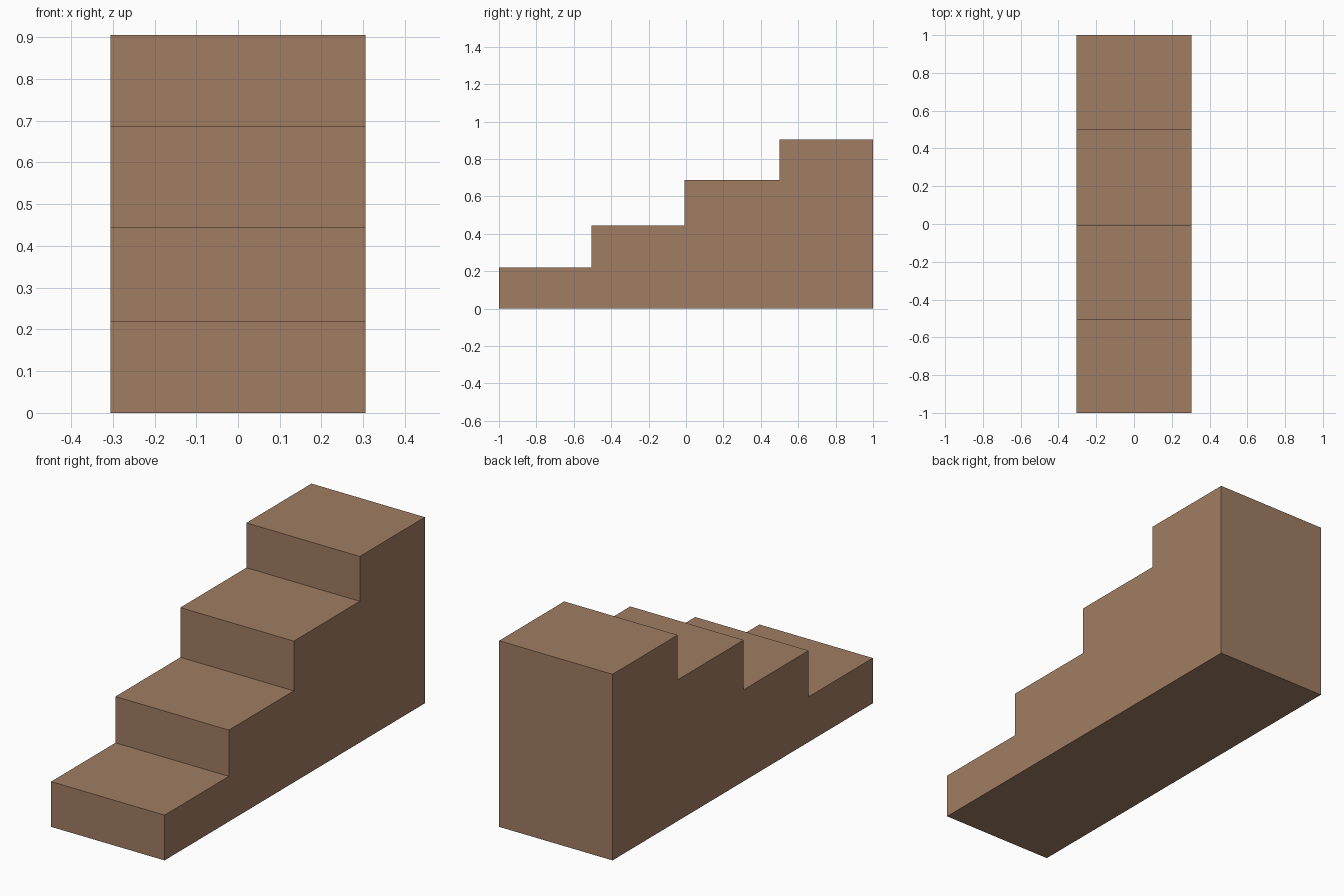
import bpy, bmesh

if "Cube" in bpy.data.objects:
    bpy.data.objects.remove(bpy.data.objects["Cube"])

HALF_WIDTH = 0.305
# Riser positions along y and the tread height that follows each one
STEPS = [(-1.0, 0.22), (-0.506, 0.445), (-0.007, 0.687), (0.5, 0.905)]
BACK = 1.0

brown = bpy.data.materials.new("brown_wood")
brown.diffuse_color = (0.352, 0.205, 0.122, 1.0)
brown.use_nodes = True
brown.node_tree.nodes["Principled BSDF"].inputs["Base Color"].default_value = brown.diffuse_color

# Stepped side profile in (y, z), closed along the ground
profile = [(BACK, 0.0), (STEPS[0][0], 0.0)]
for i, (y, z) in enumerate(STEPS):
    y_next = STEPS[i + 1][0] if i + 1 < len(STEPS) else BACK
    profile += [(y, z), (y_next, z)]

# Staircase: extrude the profile across the width
bm = bmesh.new()
side = bm.faces.new([bm.verts.new((-HALF_WIDTH, y, z)) for y, z in profile])
ext = bmesh.ops.extrude_face_region(bm, geom=[side], use_keep_orig=True)
moved = [v for v in ext["geom"] if isinstance(v, bmesh.types.BMVert)]
bmesh.ops.translate(bm, verts=moved, vec=(2 * HALF_WIDTH, 0, 0))
bmesh.ops.recalc_face_normals(bm, faces=bm.faces)

mesh = bpy.data.meshes.new("staircase")
bm.to_mesh(mesh)
bm.free()
mesh.materials.append(brown)
bpy.context.collection.objects.link(bpy.data.objects.new("staircase", mesh))
